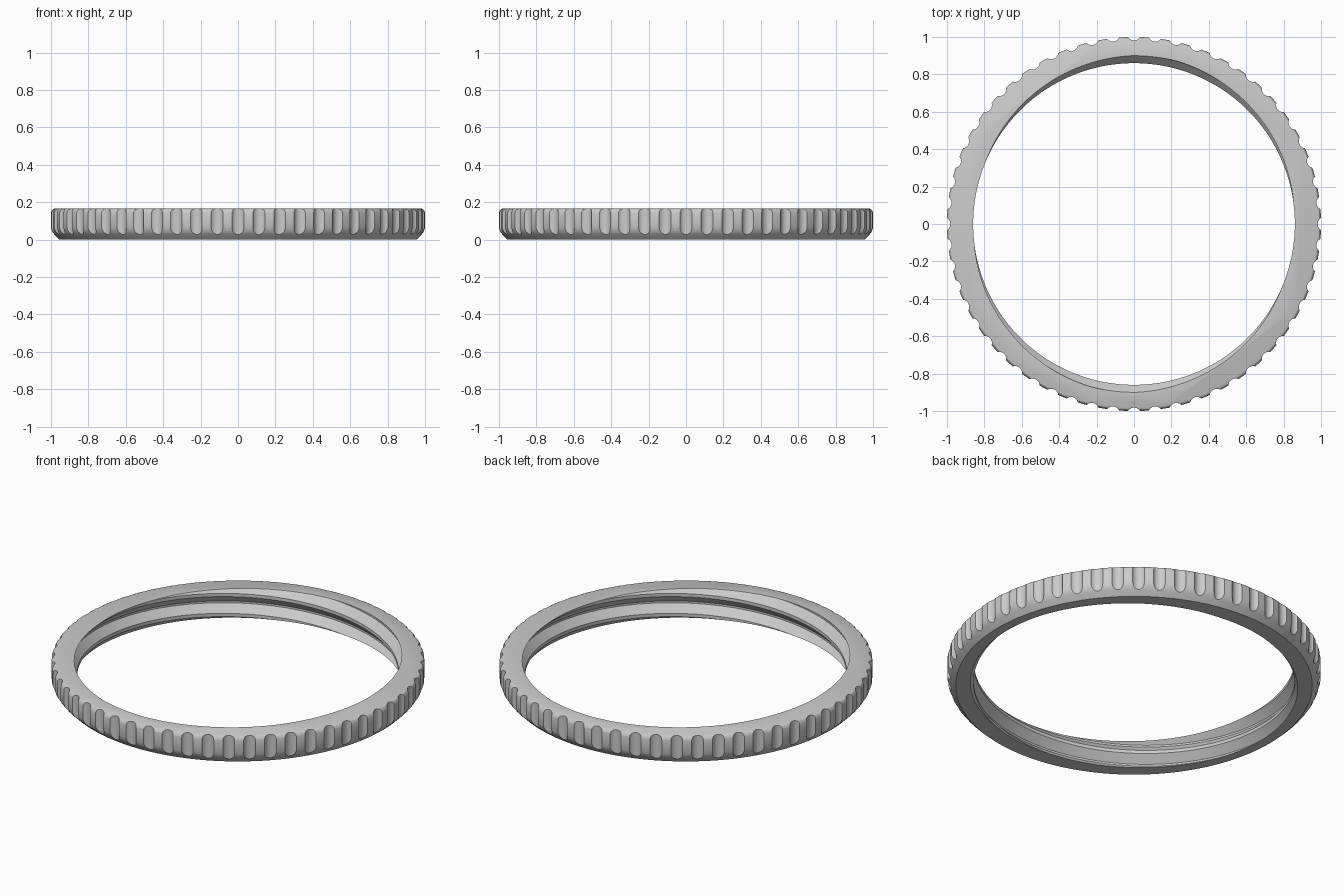
import bpy, bmesh, math
from mathutils import Matrix

cube = bpy.data.objects.get("Cube")
if cube:
    bpy.data.objects.remove(cube, do_unlink=True)

HEIGHT = 0.167
FLUTES = 56
SEGMENTS = FLUTES * 4
TAU = 2 * math.pi


def make_object(name, bm):
    bmesh.ops.recalc_face_normals(bm, faces=bm.faces)
    mesh = bpy.data.meshes.new(name)
    bm.to_mesh(mesh)
    bm.free()
    obj = bpy.data.objects.new(name, mesh)
    bpy.context.collection.objects.link(obj)
    return obj


def polar(radius, angle, z):
    return (radius * math.cos(angle), radius * math.sin(angle), z)


# Ring blank: chamfered foot, straight wall, rounded top edge
profile = [(0.955, 0), (0.981, 0.026), (0.993, 0.042), (1, 0.062),
           (1, 0.144), (0.997, 0.154), (0.991, 0.162), (0.98, HEIGHT)]
bm = bmesh.new()
rings = [[bm.verts.new(polar(r, TAU * i / SEGMENTS, z)) for i in range(SEGMENTS)]
         for r, z in profile]
for low, high in zip(rings, rings[1:]):
    for i in range(SEGMENTS):
        j = (i + 1) % SEGMENTS
        bm.faces.new((low[i], low[j], high[j], high[i]))
bm.faces.new(rings[0])
bm.faces.new(rings[-1])
ring = make_object("threaded_ring", bm)

# Two-start threaded bore: trapezoid thread swept along a helix
PITCH = 0.118
CREST, ROOT = 0.86, 0.90
thread = [(0, CREST), (0.044, ROOT), (0.055, ROOT), (0.099, CREST)]
rows = [(n * PITCH + d, r) for n in range(-4, 5) for d, r in thread]
shift = 2 * len(thread)          # rows gained in one full turn
start = math.radians(7)
bm = bmesh.new()
columns = []
for i in range(SEGMENTS):
    a = TAU * (i + 0.5) / SEGMENTS
    rise = 2 * PITCH * (a - start) / TAU
    columns.append([bm.verts.new(polar(r, a, HEIGHT + rise - d)) for d, r in rows])
for i in range(SEGMENTS):
    near = columns[i]
    far = columns[i + 1] if i + 1 < SEGMENTS else columns[0][:-shift]
    if i + 1 == SEGMENTS:
        near = near[shift:]
    for k in range(len(far) - 1):
        bm.faces.new((near[k], far[k], far[k + 1], near[k + 1]))
# Close both open ends of the bore well outside the ring
bm.edges.ensure_lookup_table()
edges = [e for e in bm.edges if e.is_boundary]
tips = {True: bm.verts.new((0, 0, 1)), False: bm.verts.new((0, 0, -1))}
for e in edges:
    above = (e.verts[0].co.z + e.verts[1].co.z) / 2 > HEIGHT / 2
    bm.faces.new((e.verts[0], e.verts[1], tips[above]))
bore = make_object("bore_cutter", bm)

# Grip flutes: one upright round cutter per flute
FLUTE_RADIUS, FLUTE_DEPTH = 0.038, 0.018
bm = bmesh.new()
for i in range(FLUTES):
    x, y, z = polar(1 + FLUTE_RADIUS - FLUTE_DEPTH, TAU * i / FLUTES, HEIGHT / 2)
    turn = Matrix.Rotation(TAU * i / FLUTES, 4, 'Z')
    bmesh.ops.create_cone(bm, cap_ends=True, segments=32, radius1=FLUTE_RADIUS,
                          radius2=FLUTE_RADIUS, depth=0.4,
                          matrix=Matrix.Translation((x, y, z)) @ turn)
flutes = make_object("flute_cutter", bm)

# Cut the bore and the flutes
bpy.ops.object.select_all(action='DESELECT')
bpy.context.view_layer.objects.active = ring
ring.select_set(True)
for cutter in (bore, flutes):
    cutter.hide_render = True
    mod = ring.modifiers.new(cutter.name, 'BOOLEAN')
    mod.operation = 'DIFFERENCE'
    mod.solver = 'EXACT'
    mod.object = cutter
    bpy.ops.object.modifier_apply(modifier=mod.name)
    bpy.data.objects.remove(cutter, do_unlink=True)

# Plain grey metal
grey = bpy.data.materials.new("metal_grey")
grey.use_nodes = True
colour = (0.6, 0.6, 0.6, 1)
grey.diffuse_color = colour
grey.node_tree.nodes["Principled BSDF"].inputs["Base Color"].default_value = colour
ring.data.materials.clear()
ring.data.materials.append(grey)
bpy.ops.object.shade_smooth_by_angle(angle=math.radians(25))
